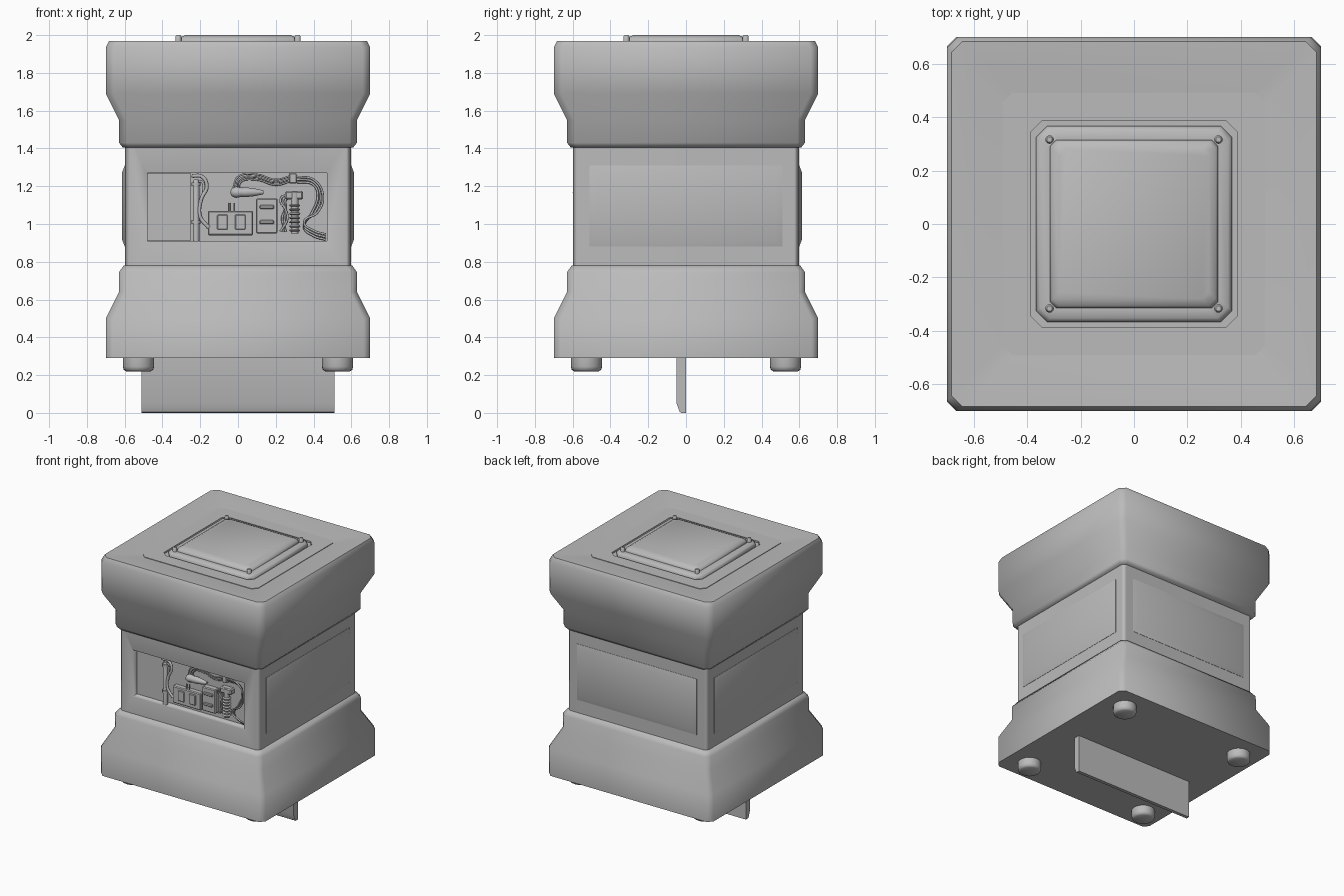
import bpy, bmesh, math
from mathutils import Vector

if "Cube" in bpy.data.objects:
    bpy.data.objects.remove(bpy.data.objects["Cube"])

grey = bpy.data.materials.new("plain grey")
grey.diffuse_color = (0.5, 0.5, 0.5, 1)
grey.use_nodes = True
grey.node_tree.nodes["Principled BSDF"].inputs["Base Color"].default_value = grey.diffuse_color


def finish(name, bm, angle=50):
    bmesh.ops.recalc_face_normals(bm, faces=bm.faces)
    me = bpy.data.meshes.new(name)
    bm.to_mesh(me)
    bm.free()
    ob = bpy.data.objects.new(name, me)
    bpy.context.collection.objects.link(ob)
    me.materials.append(grey)
    bpy.ops.object.select_all(action='DESELECT')
    ob.select_set(True)
    bpy.context.view_layer.objects.active = ob
    bpy.ops.object.shade_smooth_by_angle(angle=math.radians(angle))
    return ob


def stack(name, profile, chamfer, angle=50):
    """Square tower with cut corners from (half width, height) pairs."""
    bm = bmesh.new()
    rings = []
    for h, z in profile:
        k = h - chamfer
        pts = [(h, -k), (h, k), (k, h), (-k, h), (-h, k), (-h, -k), (-k, -h), (k, -h)]
        rings.append([bm.verts.new((x, y, z)) for x, y in pts])
    for a, b in zip(rings, rings[1:]):
        for i in range(8):
            j = (i + 1) % 8
            bm.faces.new((a[i], a[j], b[j], b[i]))
    bm.faces.new(rings[0])
    bm.faces.new(rings[-1])
    return finish(name, bm, angle)


def box(name, x0, x1, y0, y1, z0, z1, bevel=0):
    bm = bmesh.new()
    bmesh.ops.create_cube(bm, size=1)
    for v in bm.verts:
        v.co = Vector(((x0 + x1) / 2 + v.co.x * (x1 - x0), (y0 + y1) / 2 + v.co.y * (y1 - y0),
                       (z0 + z1) / 2 + v.co.z * (z1 - z0)))
    if bevel:
        bmesh.ops.bevel(bm, geom=bm.edges[:], offset=bevel, segments=1, affect='EDGES')
    return finish(name, bm, 30)


def lathe(name, profile, loc, steps=20, sideways=False):
    """Round part from (radius, distance) pairs, along z or along x."""
    bm = bmesh.new()
    rings = []
    for r, d in profile:
        ring = []
        for i in range(steps):
            a = 2 * math.pi * i / steps
            p = Vector((r * math.cos(a), r * math.sin(a), d))
            if sideways:
                p = Vector((p.z, p.x, p.y))
            ring.append(bm.verts.new(p + Vector(loc)))
        rings.append(ring)
    for a, b in zip(rings, rings[1:]):
        for i in range(steps):
            j = (i + 1) % steps
            bm.faces.new((a[i], a[j], b[j], b[i]))
    bm.faces.new(rings[0])
    bm.faces.new(rings[-1])
    return finish(name, bm)


def wire(name, pts, y=-0.57, radius=0.006):
    """Bent round cable through (x, z) points."""
    cu = bpy.data.curves.new(name, 'CURVE')
    cu.dimensions = '3D'
    cu.bevel_depth = radius
    cu.bevel_resolution = 2
    cu.resolution_u = 6
    cu.use_fill_caps = True
    sp = cu.splines.new('BEZIER')
    sp.bezier_points.add(len(pts) - 1)
    for bp, (x, z) in zip(sp.bezier_points, pts):
        bp.co = (x, y, z)
        bp.handle_left_type = bp.handle_right_type = 'AUTO'
    ob = bpy.data.objects.new(name, cu)
    bpy.context.collection.objects.link(ob)
    cu.materials.append(grey)


# Plinth, shaft and overhanging cap
stack("base", [(.70, .29), (.70, .50), (.63, .64), (.63, .745), (.605, .78), (.55, .78)], .035)
shaft = stack("shaft", [(.597, .74), (.597, 1.44)], .025)
stack("cap", [(.55, 1.405), (.61, 1.405), (.63, 1.43), (.63, 1.55), (.70, 1.69), (.70, 1.935),
              (.683, 1.97), (.60, 1.965), (.50, 1.948), (.385, 1.948), (.385, 1.91)], .04)
stack("top_inlay_rim", [(.49, 1.94), (.49, 1.952), (.385, 1.952), (.385, 1.94)], .035)

# Lid frame, raised lid and corner studs
stack("lid_frame", [(.366, 1.90), (.366, 1.955), (.352, 1.968), (.32, 1.968)], .04)
stack("lid", [(.315, 1.96), (.315, 1.975), (.305, 1.988), (.28, 2.0)], .025)
for sx in (-1, 1):
    for sy in (-1, 1):
        lathe("lid_stud", [(.016, 1.95), (.016, 1.992), (.010, 2.0)],
              (sx * .316, sy * .316, 0), 12)
        lathe("foot", [(.065, .22), (.078, .228), (.083, .245), (.083, .30)],
              (sx * .527, sy * .527, 0), 24)

# Opening in the front of the shaft
cutter = box("opening_cutter", -.48, .47, -.70, -.53, .91, 1.27)
mod = shaft.modifiers.new("opening", 'BOOLEAN')
mod.object = cutter
mod.solver = 'EXACT'
bpy.context.view_layer.objects.active = shaft
bpy.ops.object.modifier_apply(modifier="opening")
bpy.data.objects.remove(cutter)
shaft.modifiers.new("flat_normals", 'WEIGHTED_NORMAL').keep_sharp = True

# Raised bevelled panels on the two sides and the back
for turn in range(3):
    bm = bmesh.new()
    rings = []
    for hw, hh, d in ((.51, .215, .59), (.51, .215, .599), (.475, .18, .613)):
        rings.append([bm.verts.new((d, sy * hw, 1.095 + sz * hh))
                      for sy, sz in ((-1, -1), (1, -1), (1, 1), (-1, 1))])
    for a, b in zip(rings, rings[1:]):
        for i in range(4):
            bm.faces.new((a[i], a[(i + 1) % 4], b[(i + 1) % 4], b[i]))
    bm.faces.new(rings[-1])
    bm.faces.new(rings[0])
    panel = finish("side_panel", bm, 40)
    panel.rotation_euler.z = turn * math.pi / 2

# Blade under the base with a slanted lower edge
bm = bmesh.new()
ends = [[bm.verts.new((x, y, z)) for y, z in
         ((-.05, .32), (-.05, .05), (-.033, .005), (-.025, 0), (0, 0), (0, .32))] for x in (-.51, .51)]
for i in range(6):
    j = (i + 1) % 6
    bm.faces.new((ends[0][i], ends[0][j], ends[1][j], ends[1][i]))
for e in ends:
    bm.faces.new(e)
finish("bottom_blade", bm, 30)

# Machinery: door, pipe and housings
box("inner_door", -.478, -.25, -.545, -.525, .912, 1.268)
lathe("pipe", [(.017, .91), (.017, 1.22), (.012, 1.235)], (-.222, -.565, 0), 12)
for z in (1.0, 1.2):
    lathe("pipe_collar", [(.023, z), (.023, z + .02)], (-.222, -.565, 0), 12)
box("wide_housing", -.16, .08, -.57, -.525, .94, 1.07, .006)
for x in (-.11, -.015):
    box("housing_button", x, x + .055, -.578, -.56, .97, 1.05, .004)
box("tall_housing", .095, .21, -.575, -.525, .95, 1.135, .006)
for z in (1.0, 1.08):
    box("housing_bar", .115, .19, -.588, -.57, z, z + .02, .004)

# Bulb with socket, coil and plug
lathe("bulb", [(.006, -.03), (.022, -.022), (.03, 0), (.024, .03), (.026, .05), (.02, .10), (.01, .145)],
      (-.01, -.57, 1.168), 16, True)
lathe("coil_core", [(.02, .95), (.02, 1.17)], (.30, -.565, 0), 14)
for i in range(7):
    z = .96 + i * .022
    lathe("coil_turn", [(.024, z), (.03, z + .006), (.024, z + .012)], (.30, -.565, 0), 14)
box("coil_cap", .25, .345, -.58, -.53, 1.13, 1.175, .008)
box("plug", .27, .31, -.58, -.53, 1.215, 1.27, .004)

# Cables
for o in (0, .014, .028):
    wire("right_cable", [(.31, 1.25 - o), (.40, 1.235 - o), (.45 - o, 1.15), (.42 - o, 1.06),
                         (.35, 1.01 - o), (.40, .965 - o), (.465, .945 - o)], -.575 + o)
    wire("top_cable", [(-.025 + o, 1.19), (0 + o / 2, 1.25 - o), (.10, 1.262 - o),
                       (.20, 1.235 - o), (.28, 1.255 - o)], -.57 + o / 2, .005)
    wire("coil_cable", [(.26, 1.16 - o), (.225 + o, 1.13), (.25, 1.08), (.262 - o, 1.03),
                        (.225 + o, .96)], -.56 + o / 2)
wire("hose", [(-.245, 1.255), (-.19, 1.25), (-.165, 1.20), (-.195, 1.13), (-.20, 1.04), (-.155, .98)], -.57, .01)
wire("pipe_hose", [(-.222, 1.225), (-.19, 1.222), (-.182, 1.18), (-.20, 1.10)], -.565, .007)
for x in (-.045, -.02):
    wire("housing_lead", [(x, 1.06), (x, 1.11)], -.56, .004)
